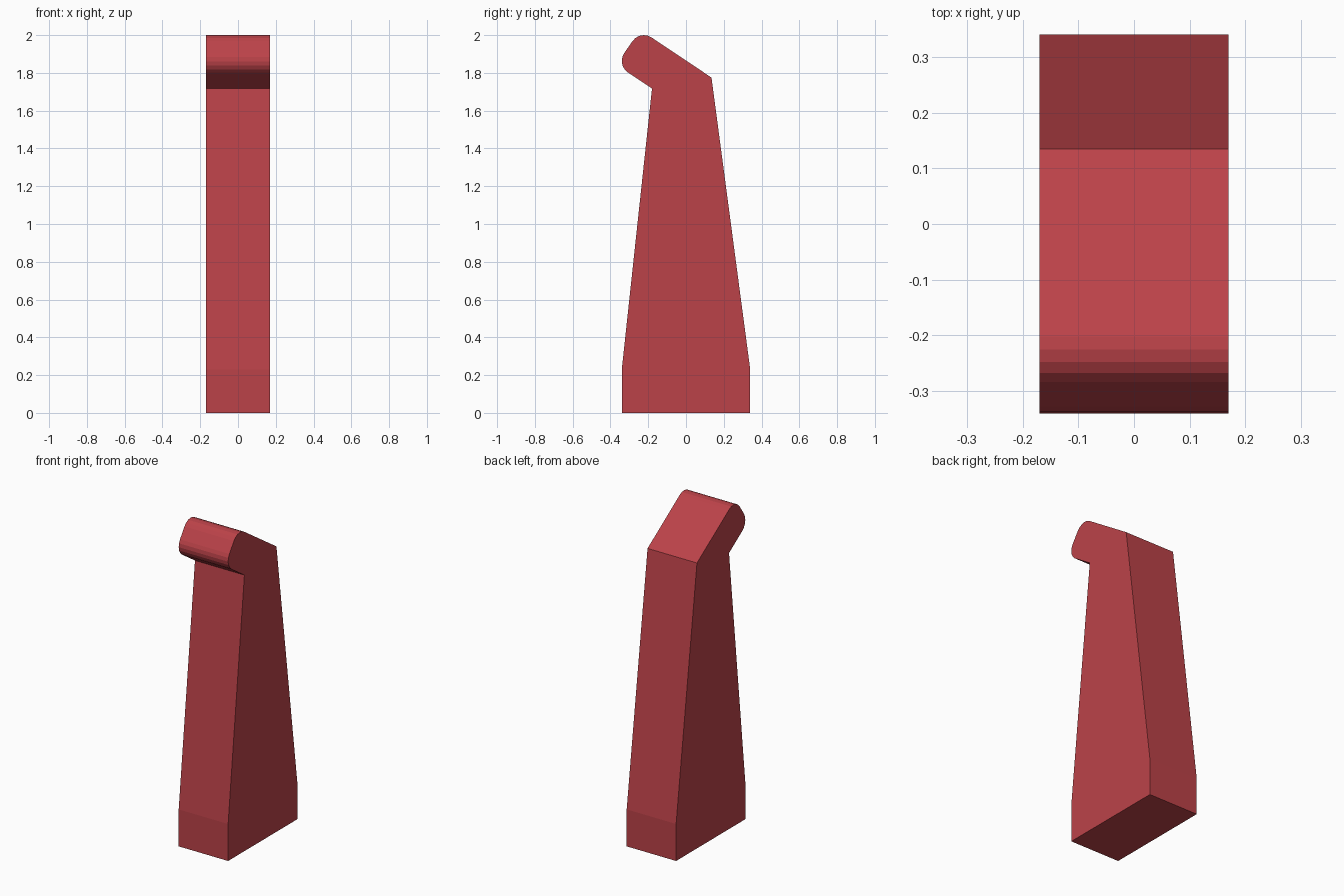
import bpy, bmesh, math

if "Cube" in bpy.data.objects:
    bpy.data.objects.remove(bpy.data.objects["Cube"])

HALF_WIDTH = 0.17
RADIUS = 0.073
TILT = math.radians(55.5)   # normal direction of the sloping top
STEPS = 5


def arc(cy, cz, start):
    """Quarter-round corner of the beak."""
    return [(cy + RADIUS * math.cos(start + math.pi / 2 * i / STEPS),
             cz + RADIUS * math.sin(start + math.pi / 2 * i / STEPS))
            for i in range(STEPS + 1)]


# Side profile (y, z): tapered post with a rounded, overhanging beak
profile = [(-0.34, 0), (0.34, 0), (0.34, 0.23), (0.135, 1.775)]
profile += arc(-0.223, 1.927, TILT)
profile += arc(-0.267, 1.863, TILT + math.pi / 2)
profile += [(-0.18, 1.717), (-0.34, 0.23)]

# Extrude the profile across the width
bm = bmesh.new()
face = bm.faces.new([bm.verts.new((-HALF_WIDTH, y, z)) for y, z in profile])
side = bmesh.ops.extrude_face_region(bm, geom=[face])
moved = [v for v in side["geom"] if isinstance(v, bmesh.types.BMVert)]
bmesh.ops.translate(bm, verts=moved, vec=(2 * HALF_WIDTH, 0, 0))
bmesh.ops.recalc_face_normals(bm, faces=bm.faces[:])
mesh = bpy.data.meshes.new("hooked_post")
bm.to_mesh(mesh)
bm.free()

# Red finish
red = bpy.data.materials.new("red")
red.diffuse_color = (0.50, 0.055, 0.066, 1)
red.use_nodes = True
red.node_tree.nodes["Principled BSDF"].inputs["Base Color"].default_value = red.diffuse_color
mesh.materials.append(red)

post = bpy.data.objects.new("hooked_post", mesh)
bpy.context.collection.objects.link(post)
